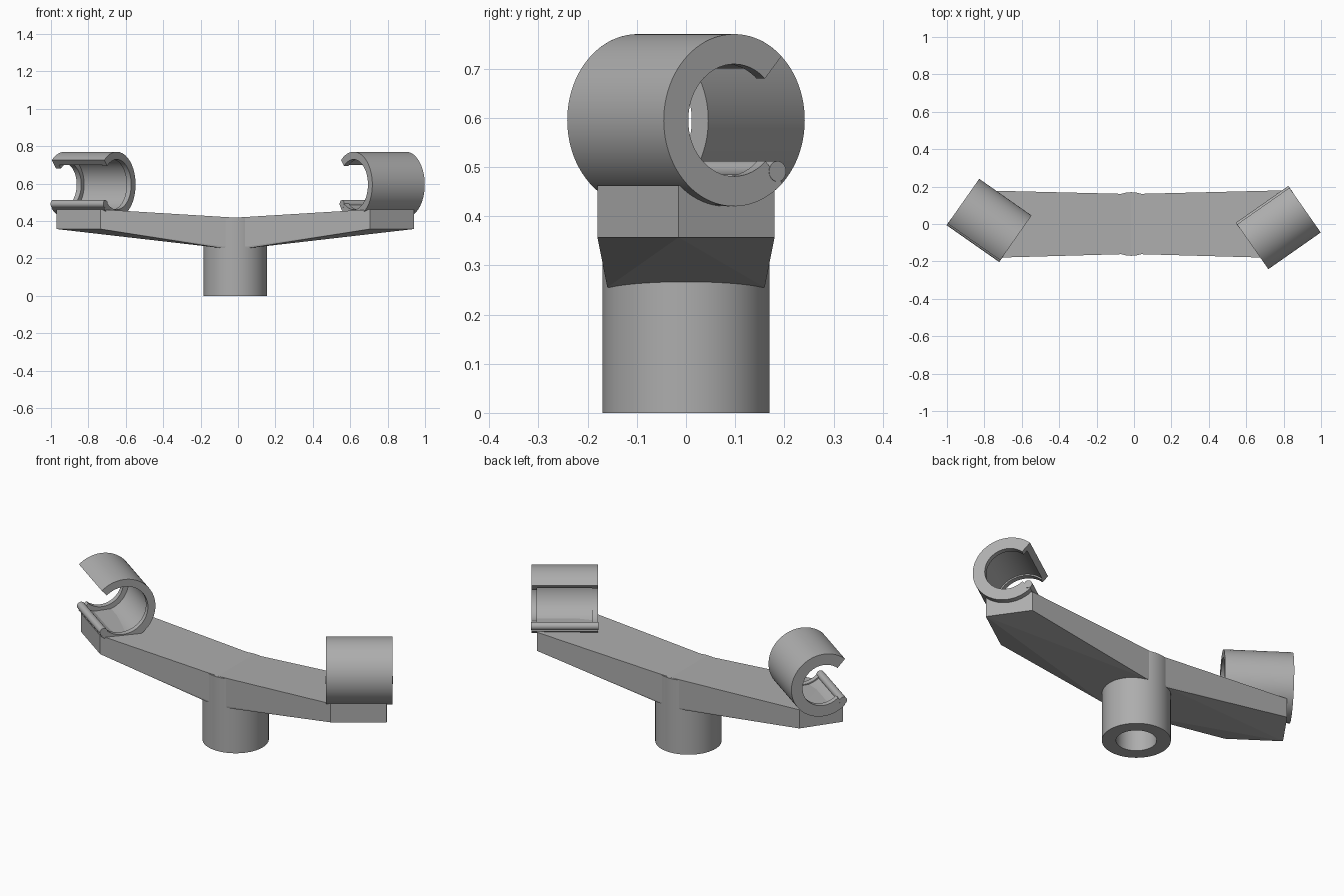
import bpy, bmesh
from math import radians, cos, sin, pi
from mathutils import Matrix, Vector

cube = bpy.data.objects.get("Cube")
if cube:
    bpy.data.objects.remove(cube, do_unlink=True)

GREY = (0.42, 0.42, 0.42, 1)
mat = bpy.data.materials.new("plain grey")
mat.use_nodes = True
mat.diffuse_color = GREY
mat.node_tree.nodes["Principled BSDF"].inputs["Base Color"].default_value = GREY

MID = -0.015       # x of the post axis
CLIP_Z = 0.595     # height of the clip axis


def make_object(name, bm, matrix, smooth=True):
    bmesh.ops.recalc_face_normals(bm, faces=bm.faces)
    mesh = bpy.data.meshes.new(name)
    bm.to_mesh(mesh)
    bm.free()
    obj = bpy.data.objects.new(name, mesh)
    bpy.context.collection.objects.link(obj)
    mesh.materials.append(mat)
    obj.matrix_world = matrix
    if smooth:
        bpy.ops.object.select_all(action='DESELECT')
        obj.select_set(True)
        bpy.context.view_layer.objects.active = obj
        bpy.ops.object.shade_smooth_by_angle(angle=radians(30))
    return obj


def sweep(profile, start, end, steps):
    """Turn a closed (radius, along-axis) profile about the local x axis."""
    bm = bmesh.new()
    full = abs(end - start - 2 * pi) < 0.001
    rings = []
    for i in range(steps if full else steps + 1):
        t = start + (end - start) * i / steps
        rings.append([bm.verts.new((a, r * cos(t), r * sin(t))) for r, a in profile])
    n = len(profile)
    for i in range(steps):
        a, b = rings[i], rings[(i + 1) % len(rings)]
        for j in range(n):
            k = (j + 1) % n
            bm.faces.new((a[j], a[k], b[k], b[j]))
    if not full:
        bm.faces.new(rings[0])
        bm.faces.new(rings[-1])
    return bm


# Hollow post with a blind tapered socket in its underside
post = [(0.17, 0), (0.17, 0.418), (0.001, 0.418), (0.001, 0.22), (0.1, 0.18), (0.1, 0)]
make_object("post", sweep(post, 0, 2 * pi, 64),
            Matrix.Translation((MID, 0, 0)) @ Matrix.Rotation(-pi / 2, 4, 'Y'))

# Arm: hull from the waist to the angled end pad, mirrored to the other side
bm = bmesh.new()
for x, y in ((0.72, -0.18), (0.955, -0.015), (0.819, 0.18)):
    for z in (0.357, 0.462):
        bm.verts.new((x, y, z))
for y in (-0.16, 0.16):
    for x, z in ((0, 0.255), (0, 0.418), (0.07, 0.255)):
        bm.verts.new((x, y, z))
bmesh.ops.convex_hull(bm, input=bm.verts)
inner = [f for f in bm.faces if all(abs(v.co.x) < 0.001 for v in f.verts)]
bmesh.ops.delete(bm, geom=inner, context='FACES_ONLY')
bmesh.ops.dissolve_limit(bm, angle_limit=radians(1), verts=bm.verts, edges=bm.edges)
arm = make_object("arm", bm, Matrix.Translation((MID, 0, 0)), smooth=False)
arm.modifiers.new("mirror", 'MIRROR').use_clip = True

# Open clips: shallow lip at the inner end, deep lip at the outer end
H = 0.171
clip = [(0.175, -H), (0.175, H), (0.114, H), (0.114, H - 0.03),
        (0.141, H - 0.03), (0.141, 0.03 - H), (0.134, 0.03 - H), (0.134, -H)]
for side, x, turn in (("left", 0.773, 35), ("right", -0.773, 145)):
    place = Matrix.Translation((MID + x, 0, CLIP_Z)) @ Matrix.Rotation(radians(turn), 4, 'Z')
    make_object(side + "_clip", sweep(clip, radians(48), radians(313), 64), place)
    # Round bead along the lower edge of the opening
    bm = bmesh.new()
    bmesh.ops.create_cone(bm, cap_ends=True, segments=24, radius1=0.021, radius2=0.021,
                          depth=2 * H + 0.002, matrix=Matrix.Rotation(pi / 2, 4, 'Y'))
    bmesh.ops.translate(bm, verts=bm.verts, vec=Vector((0, 0.107, -0.104)))
    make_object(side + "_clip_bead", bm, place)
